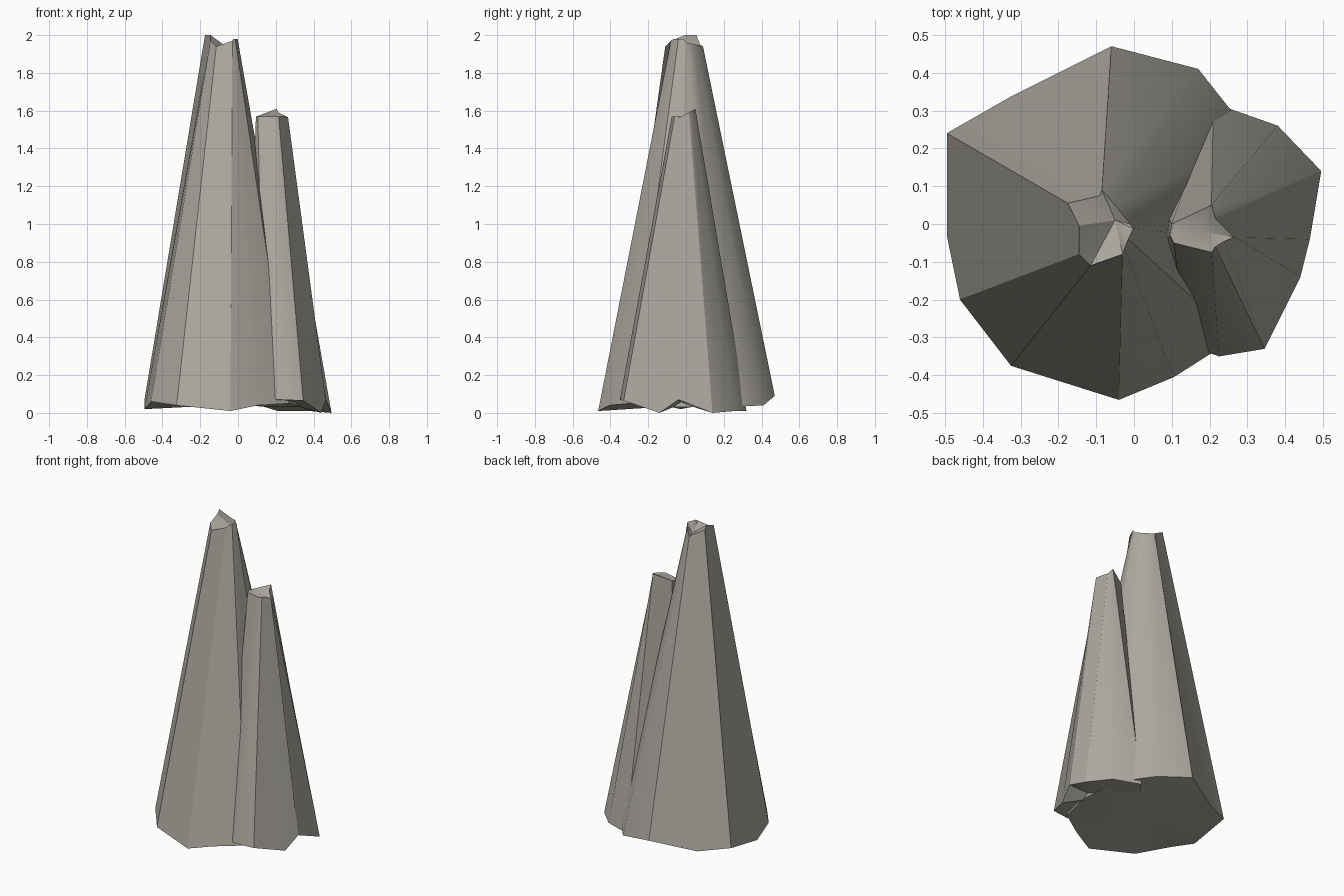
import bpy, bmesh, math

# Warm grey stone
stone = bpy.data.materials.new("stone")
stone.diffuse_color = (0.42, 0.40, 0.355, 1)


def spire(name, ribs, floor, crown):
    """Tapered rock: each rib runs from a base corner to a tip corner."""
    bm = bmesh.new()
    low = [bm.verts.new(r[:3]) for r in ribs]
    high = [bm.verts.new(r[3:]) for r in ribs]
    c0, c1 = bm.verts.new(floor), bm.verts.new(crown)
    n = len(ribs)
    for i in range(n):
        j = (i + 1) % n
        bm.faces.new((low[i], low[j], high[j], high[i]))
        bm.faces.new((low[j], low[i], c0))
        bm.faces.new((high[i], high[j], c1))
    bmesh.ops.recalc_face_normals(bm, faces=bm.faces[:])
    me = bpy.data.meshes.new(name)
    bm.to_mesh(me)
    bm.free()
    me.materials.append(stone)
    ob = bpy.data.objects.new(name, me)
    bpy.context.collection.objects.link(ob)
    bpy.ops.object.select_all(action='DESELECT')
    ob.select_set(True)
    bpy.context.view_layer.objects.active = ob
    bpy.ops.object.shade_smooth_by_angle(angle=math.radians(32))
    return ob


# Tall spire, counter-clockwise from the front
spire("tall_spire", [
    (-0.04, -0.465, 0.01, -0.03, -0.08, 1.97),
    (0.105, -0.405, 0.04, -0.025, -0.065, 1.98),
    (0.27, -0.30, 0.05, -0.015, -0.04, 1.98),
    (0.34, -0.05, 0.03, -0.002, -0.012, 1.98),
    (0.32, 0.22, 0.03, -0.01, 0.0, 1.96),
    (0.17, 0.41, 0.04, -0.05, 0.05, 1.95),
    (-0.06, 0.47, 0.09, -0.085, 0.09, 1.94),
    (-0.32, 0.34, 0.04, -0.09, 0.075, 1.95),
    (-0.495, 0.24, 0.07, -0.175, 0.055, 2.0),
    (-0.495, -0.03, 0.02, -0.145, -0.005, 2.0),
    (-0.46, -0.2, 0.06, -0.145, -0.08, 1.97),
    (-0.325, -0.375, 0.04, -0.115, -0.11, 1.94),
], (-0.09, 0, 0.04), (-0.05, 0.01, 1.93))

# Short spire leaning against its right side
spire("short_spire", [
    (0.225, -0.35, 0.07, 0.205, -0.075, 1.57),
    (0.345, -0.33, 0.065, 0.215, -0.06, 1.57),
    (0.44, -0.14, 0.0, 0.24, -0.045, 1.57),
    (0.465, -0.04, 0.07, 0.265, -0.035, 1.565),
    (0.495, 0.14, 0.0, 0.215, 0.015, 1.59),
    (0.38, 0.26, 0.01, 0.21, 0.035, 1.60),
    (0.21, 0.32, 0.01, 0.205, 0.05, 1.61),
    (0.05, 0.10, 0.06, 0.10, 0.0, 1.57),
    (0.04, -0.15, 0.07, 0.095, -0.03, 1.57),
    (0.14, -0.32, 0.07, 0.105, -0.05, 1.57),
], (0.26, -0.02, 0.05), (0.185, -0.02, 1.57))
